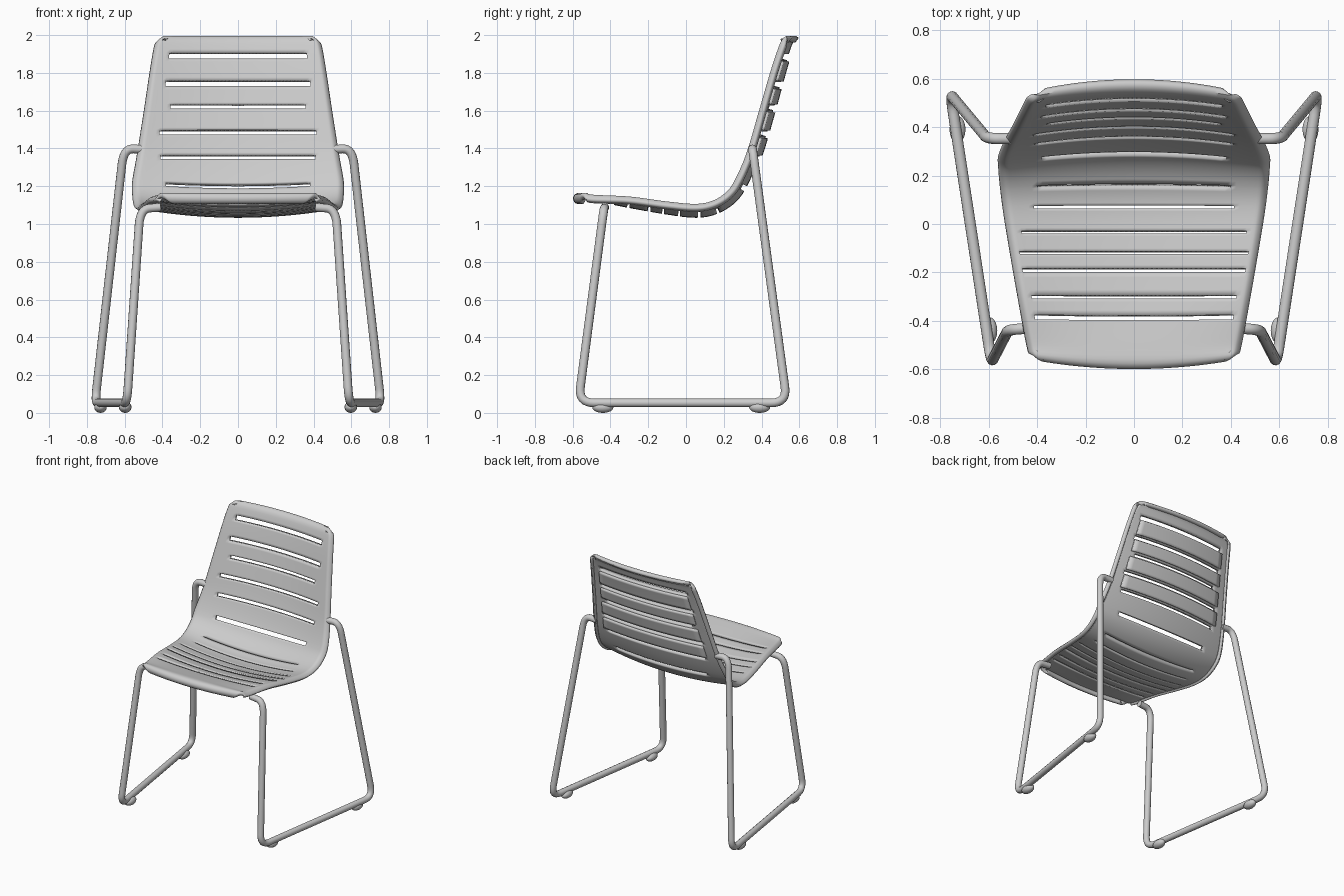
import bpy
from mathutils import Vector

if "Cube" in bpy.data.objects:
    bpy.data.objects.remove(bpy.data.objects["Cube"])

grey = bpy.data.materials.new("light grey")
grey.use_nodes = True
grey.diffuse_color = (0.6, 0.6, 0.6, 1)
grey.node_tree.nodes["Principled BSDF"].inputs["Base Color"].default_value = grey.diffuse_color

# Shell profile: y, z, half width, then how far the side edge shifts in y and z
PROFILE = [
    (-.57, 1.105, .36, .03, 0), (-.592, 1.115, .385, .035, 0),
    (-.597, 1.145, .41, .035, 0), (-.57, 1.165, .43, .03, 0),
    (-.5, 1.155, .445, .01, 0), (-.3, 1.115, .48, 0, .035),
    (-.1, 1.08, .515, 0, .045), (.05, 1.063, .54, 0, .05),
    (.15, 1.08, .553, -.01, .05), (.24, 1.135, .56, -.03, .04),
    (.3, 1.22, .56, -.045, .02), (.365, 1.38, .535, -.05, 0),
    (.43, 1.6, .5, -.05, 0), (.49, 1.82, .467, -.045, 0),
    (.53, 1.95, .445, -.04, 0), (.55, 1.985, .43, -.04, 0),
    (.575, 1.998, .41, -.04, 0), (.597, 1.985, .385, -.04, 0),
]


def spline(points, steps):
    """Smooth curve through the points, any number of components."""
    pts = [Vector(p) for p in points]
    pts = [2 * pts[0] - pts[1]] + pts + [2 * pts[-1] - pts[-2]]
    out = []
    for a, b, c, d in zip(pts, pts[1:], pts[2:], pts[3:]):
        for k in range(steps):
            t = k / steps
            out.append(b + (c - a) * (t / 2) + (2 * a - 5 * b + 4 * c - d) * (t * t / 2)
                       + (3 * b - a - 3 * c + d) * (t ** 3 / 2))
    return out + [pts[-2]]


FINE = spline(PROFILE, 30)
LENGTH = [0.0]
for a, b in zip(FINE, FINE[1:]):
    LENGTH.append(LENGTH[-1] + (b - a).to_2d().length)
TOTAL = LENGTH[-1]


def sample(s):
    i = 0
    while i < len(FINE) - 2 and LENGTH[i + 1] < s:
        i += 1
    t = (s - LENGTH[i]) / (LENGTH[i + 1] - LENGTH[i])
    return FINE[i].lerp(FINE[i + 1], t), (FINE[i + 1] - FINE[i]).to_2d().normalized()


def length_at(axis, value):
    """Distance along the profile where y (0) or z (1) passes the value."""
    picks = [i for i, p in enumerate(FINE) if (-.55 < p[0] < .2 if axis == 0 else p[0] > .2)]
    return LENGTH[min(picks, key=lambda i: abs(FINE[i][axis] - value))]


def surface(s, v, lift):
    p, tangent = sample(s)
    roll = max(0, (abs(v) - .93) / .07)
    push = lift - .03 * roll * roll
    return (v * p[2], p[0] + p[3] * v * v - tangent.y * push,
            p[1] + p[4] * v * v + tangent.x * push)


def smooth(obj):
    obj.data.materials.append(grey)
    bpy.ops.object.select_all(action='DESELECT')
    obj.select_set(True)
    bpy.context.view_layer.objects.active = obj
    bpy.ops.object.shade_smooth_by_angle(angle=.7)


def sheet(name, rows, cols, thickness, lift=0, slots=()):
    """Curved panel over the profile, with open slots, thickened behind."""
    verts = [surface(s, v, lift) for s in rows for v in cols]
    n = len(cols)
    faces = []
    for i in range(len(rows) - 1):
        mid = (rows[i] + rows[i + 1]) / 2
        for j in range(n - 1):
            x = abs(cols[j] + cols[j + 1]) / 2 * sample(mid)[0][2]
            if any(abs(mid - c) < h and x < half for c, h, half in slots):
                continue
            k = i * n + j
            faces.append((k, k + 1, k + n + 1, k + n))
    mesh = bpy.data.meshes.new(name)
    mesh.from_pydata(verts, [], faces)
    obj = bpy.data.objects.new(name, mesh)
    bpy.context.collection.objects.link(obj)
    solid = obj.modifiers.new("thickness", 'SOLIDIFY')
    solid.thickness = thickness
    solid.offset = -1
    smooth(obj)
    return obj


# Slots: centre along the profile, half height, half length
seat_slots = [(length_at(0, y), h, half) for y, h, half in (
    (-.385, .01, .41), (-.3, .007, .43), (-.19, .008, .45), (-.115, .005, .47),
    (-.035, .005, .47), (.07, .006, .42), (.16, .006, .4))]
back_slots = [(length_at(1, z), h, half) for z, h, half in (
    (1.2, .014, .39), (1.355, .012, .42), (1.49, .013, .415),
    (1.62, .012, .36), (1.745, .015, .375), (1.89, .017, .37))]
slots = seat_slots + back_slots

# One-piece seat and back shell
edges = [c + side * h for c, h, _ in slots for side in (-1, 1)]
rows = [TOTAL * i / 110 for i in range(111)]
rows = [s for s in rows if all(abs(s - e) > .006 for e in edges)
        and all(abs(s - c) > h for c, h, _ in slots)]
rows = sorted(rows + edges)
inner = [-.92 + 1.84 * j / 46 for j in range(47)]
rim = [.94, .955, .97, .985, 1]
cols = [-v for v in reversed(rim)] + inner + rim
sheet("seat_shell", rows, cols, .03, slots=slots)

# Raised slats on the rear of the backrest
for k, (low, high) in enumerate(zip(back_slots[1:], back_slots[2:])):
    start, end = low[0] + .022, high[0] - .022
    sheet("back_slat_%d" % (k + 1), [start + (end - start) * i / 6 for i in range(7)],
          [-.8 + 1.6 * j / 20 for j in range(21)], .016, lift=-.028)


def rounded(points, radius):
    """Path with each inner corner replaced by a small arc."""
    pts = [Vector(p) for p in points]
    path = [pts[0]]
    for a, b, c in zip(pts, pts[1:], pts[2:]):
        start = b + (a - b).normalized() * min(radius, (a - b).length * .48)
        end = b + (c - b).normalized() * min(radius, (c - b).length * .48)
        for k in range(9):
            t = k / 8
            path.append(start.lerp(b, t).lerp(b.lerp(end, t), t))
    return path + [pts[-1]]


FRAME = [(.5, .352, 1.395), (.605, .352, 1.4), (.757, .535, .053),
         (.588, -.57, .053), (.518, -.435, 1.08), (.41, -.43, 1.088)]

for side, label in ((1, "left"), (-1, "right")):
    # Bent tube sled leg
    curve = bpy.data.curves.new(label + "_sled_frame", 'CURVE')
    curve.dimensions = '3D'
    curve.bevel_depth = .023
    curve.bevel_resolution = 4
    curve.use_fill_caps = True
    path = rounded([(side * x, y, z) for x, y, z in FRAME], .085)
    line = curve.splines.new('POLY')
    line.points.add(len(path) - 1)
    for point, co in zip(line.points, path):
        point.co = (*co, 1)
    line.use_smooth = True
    curve.materials.append(grey)
    frame = bpy.data.objects.new(label + "_sled_frame", curve)
    bpy.context.collection.objects.link(frame)

    # Glides under the rail
    for x, y, end in ((.728, .39, "rear"), (.597, -.44, "front")):
        bpy.ops.mesh.primitive_uv_sphere_add(segments=20, ring_count=12, radius=1,
                                             location=(side * x, y, .03))
        glide = bpy.context.object
        glide.name = "%s_%s_glide" % (label, end)
        glide.scale = (.033, .056, .03)
        smooth(glide)
